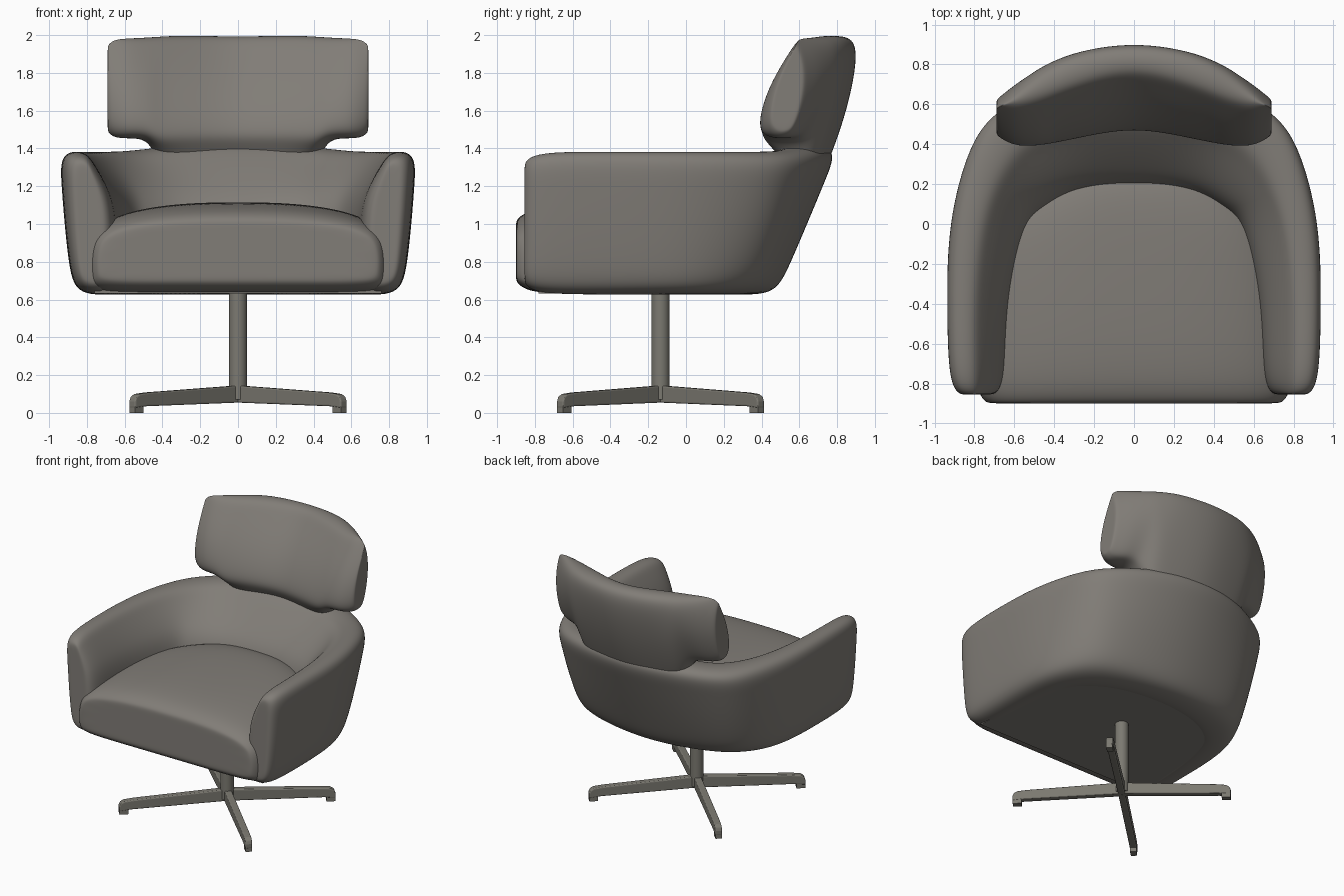
import bpy, bmesh, math
from mathutils import Vector

cube = bpy.data.objects.get("Cube")
if cube:
    bpy.data.objects.remove(cube, do_unlink=True)


def material(name, color):
    m = bpy.data.materials.new(name)
    m.use_nodes = True
    m.diffuse_color = color
    m.node_tree.nodes["Principled BSDF"].inputs["Base Color"].default_value = color
    return m


fabric = material("warm grey upholstery", (0.22, 0.205, 0.185, 1))
metal = material("bronze grey metal", (0.2, 0.192, 0.165, 1))


def finish(name, bm, mat, subdivide=0, bevel=0):
    bmesh.ops.recalc_face_normals(bm, faces=bm.faces[:])
    mesh = bpy.data.meshes.new(name)
    bm.to_mesh(mesh)
    bm.free()
    mesh.materials.append(mat)
    obj = bpy.data.objects.new(name, mesh)
    bpy.context.collection.objects.link(obj)
    if bevel:
        mod = obj.modifiers.new("soft edges", "BEVEL")
        mod.width, mod.segments = bevel, 3
    if subdivide:
        mod = obj.modifiers.new("smooth surface", "SUBSURF")
        mod.levels = mod.render_levels = subdivide
        mesh.polygons.foreach_set("use_smooth", [True] * len(mesh.polygons))
    return obj


def mirrored(half):
    """Stations from the +x end to the middle, continued to the -x end."""
    other = [[Vector((-p.x, p.y, p.z)) for p in ring] for ring in half[-2::-1]]
    return half + other


def compensate(rings):
    """Push inner stations outward so that subdivision lands on them."""
    out = [rings[0]]
    for a, b, c in zip(rings, rings[1:], rings[2:]):
        out.append([q - (p + r - 2 * q) / 6 for p, q, r in zip(a, b, c)])
    return out + [rings[-1]]


def cap_rings(ring, direction, depth, inset):
    """Two shrinking rings that close a padded end with a rounded edge."""
    lo = Vector([min(p[i] for p in ring) for i in range(3)])
    hi = Vector([max(p[i] for p in ring) for i in range(3)])
    mid, half = (lo + hi) / 2, (hi - lo) / 2
    result = []
    for amount in (inset, inset * 1.8):
        factor = [max(0.2, 1 - amount / h) if h > 0.001 else 1 for h in half]
        result.append([mid + Vector([(p - mid)[i] * factor[i] for i in range(3)])
                       + Vector(direction) * depth for p in ring])
    return result


def padded_loft(name, rings, start_dir, end_dir, depth, inset):
    rings = compensate(rings)
    start = cap_rings(rings[0], start_dir, depth, inset)
    end = cap_rings(rings[-1], end_dir, depth, inset)
    rings = start[::-1] + rings + end
    bm = bmesh.new()
    rows = [[bm.verts.new(p) for p in ring] for ring in rings]
    n = len(rows[0])
    for a, b in zip(rows, rows[1:]):
        for i in range(n):
            j = (i + 1) % n
            bm.faces.new((a[i], a[j], b[j], b[i]))
    bm.faces.new(rows[0])
    bm.faces.new(rows[-1])
    return finish(name, bm, fabric, subdivide=3)


def extrude_profile(name, points, direction, mat, bevel=0):
    bm = bmesh.new()
    face = bm.faces.new([bm.verts.new(p) for p in points])
    new = bmesh.ops.extrude_face_region(bm, geom=[face])["geom"]
    verts = [v for v in new if isinstance(v, bmesh.types.BMVert)]
    bmesh.ops.translate(bm, verts=verts, vec=direction)
    return finish(name, bm, mat, bevel=bevel)


# Wraparound arms and back: outer top, outer bottom, inner top, inner bottom, height, bulge
FLOOR = 0.625
shell_stations = [
    ((.935, -.78), (.835, -.78), (.76, -.78), (.64, -.78), 1.385, .4),
    ((.94, -.4), (.835, -.4), (.76, -.4), (.625, -.4), 1.385, .4),
    ((.925, 0), (.815, 0), (.71, .01), (.545, -.04), 1.385, .42),
    ((.825, .385), (.67, .24), (.59, .27), (.46, .05), 1.385, .48),
    ((.67, .585), (.485, .365), (.42, .40), (.32, .13), 1.39, .62),
    ((.36, .735), (.25, .445), (.22, .45), (.15, .16), 1.42, .85),
    ((0, .795), (0, .475), (0, .46), (0, .165), 1.43, .95),
]


def shell_ring(outer_top, outer_low, inner_top, inner_low, top, bulge):
    ot, ol, it, il = (Vector(p) for p in (outer_top, outer_low, inner_top, inner_low))
    shoulder = top - 0.06
    ring = [(ol.lerp(il, 0.2), FLOOR)]
    for u in (0.06, 0.25, 0.55, 0.82, 1):
        ring.append((ol.lerp(ot, u ** bulge), FLOOR + u * (shoulder - FLOOR)))
    ring += [(ot.lerp(it, 0.2), top), (ot.lerp(it, 0.75), top), (it, shoulder),
             (it.lerp(il, 0.6), 1.2), (il, 1.06), (il, 0.72), (il.lerp(ol, 0.2), FLOOR)]
    return [Vector((p.x, p.y, z)) for p, z in ring]


shell = mirrored([shell_ring(*s) for s in shell_stations])
padded_loft("arms_and_back", shell, (0, -1, 0), (0, -1, 0), 0.075, 0.05)

# Flat panel closing the underside
outline = [r[0].lerp(r[-1], 0.3) for r in shell]
extrude_profile("underside_panel", [Vector((p.x, p.y, 0.632)) for p in outline],
                (0, 0, 0.03), fabric)

# Crowned seat cushion: y, half width, top height
cushion_profile = [(0, 1), (.4, .99), (.75, .91), (.95, .76), (1.01, .53), (1.01, .12), (.97, 0), (.5, 0)]


def cushion_ring(y, width, top):
    right = [Vector((x * width, y, 0.635 + h * (top - 0.635))) for x, h in cushion_profile]
    left = [Vector((-p.x, p.y, p.z)) for p in right[:0:-1]]
    return right + left


cushion = [cushion_ring(*s) for s in
           ((-.82, .79, 1.08), (-.6, .78, 1.105), (-.3, .76, 1.115), (0, .68, 1.115), (.2, .48, 1.1))]
padded_loft("seat_cushion", cushion, (0, -1, 0), (0, 1, 0), 0.08, 0.05)

# Curved headrest: x, front low/high y, back high/low y, front and back base z, top z
headrest_stations = [
    (.655, .405, .55, .645, .59, 1.455, 1.455, 1.98),
    (.58, .375, .55, .71, .63, 1.45, 1.45, 1.985),
    (.48, .375, .58, .785, .66, 1.445, 1.43, 1.99),
    (.4, .385, .61, .83, .67, 1.41, 1.28, 1.995),
    (.26, .41, .66, .885, .66, 1.41, 1.15, 2),
    (0, .45, .72, .92, .70, 1.41, 1.15, 1.995),
]


def headrest_ring(x, front_low, front_high, back_high, back_low, base, back_base, top):
    middle = (base + top) / 2
    ring = [(front_low + .06, base), (front_low, base + .06),
            ((front_low + front_high) / 2 - .035, middle),
            (front_high, top - .07), (front_high + .05, top),
            (back_high - .05, top), (back_high, top - .08),
            ((back_high + back_low) / 2 + .045, (back_base + top) / 2),
            (back_low, back_base + .03), (back_low - .06, back_base)]
    return [Vector((x, y, z)) for y, z in ring]


headrest = mirrored([headrest_ring(*s) for s in headrest_stations])
padded_loft("headrest", headrest, (1, 0, 0), (-1, 0, 0), 0.035, 0.03)

# Pedestal column
BASE_Y = -0.135
bpy.ops.mesh.primitive_cylinder_add(vertices=32, radius=0.048, depth=0.58, location=(0, BASE_Y, 0.36))
column = bpy.context.object
column.name = "pedestal_column"
column.data.materials.append(metal)
bpy.ops.object.shade_smooth_by_angle()

# Four diagonal legs with foot pads
leg_profile = [(0, .055), (0, .145), (.67, .108), (.74, .1), (.765, .085), (.774, .06), (.774, .025), (.69, .035)]
foot_profile = [(.71, 0), (.71, .04), (.772, .04), (.772, 0)]
SPREAD = 43.5
corners = {"front_left": -SPREAD, "back_left": SPREAD,
           "back_right": 180 - SPREAD, "front_right": 180 + SPREAD}
for corner, angle in corners.items():
    a = math.radians(angle)
    along, side = Vector((math.cos(a), math.sin(a), 0)), Vector((-math.sin(a), math.cos(a), 0))
    for part, profile, width, bevel in (("leg", leg_profile, .05, .008), ("foot", foot_profile, .045, 0)):
        start = Vector((0, BASE_Y, 0)) - side * width / 2
        points = [start + along * r + Vector((0, 0, z)) for r, z in profile]
        extrude_profile(corner + "_" + part, points, side * width, metal, bevel)
